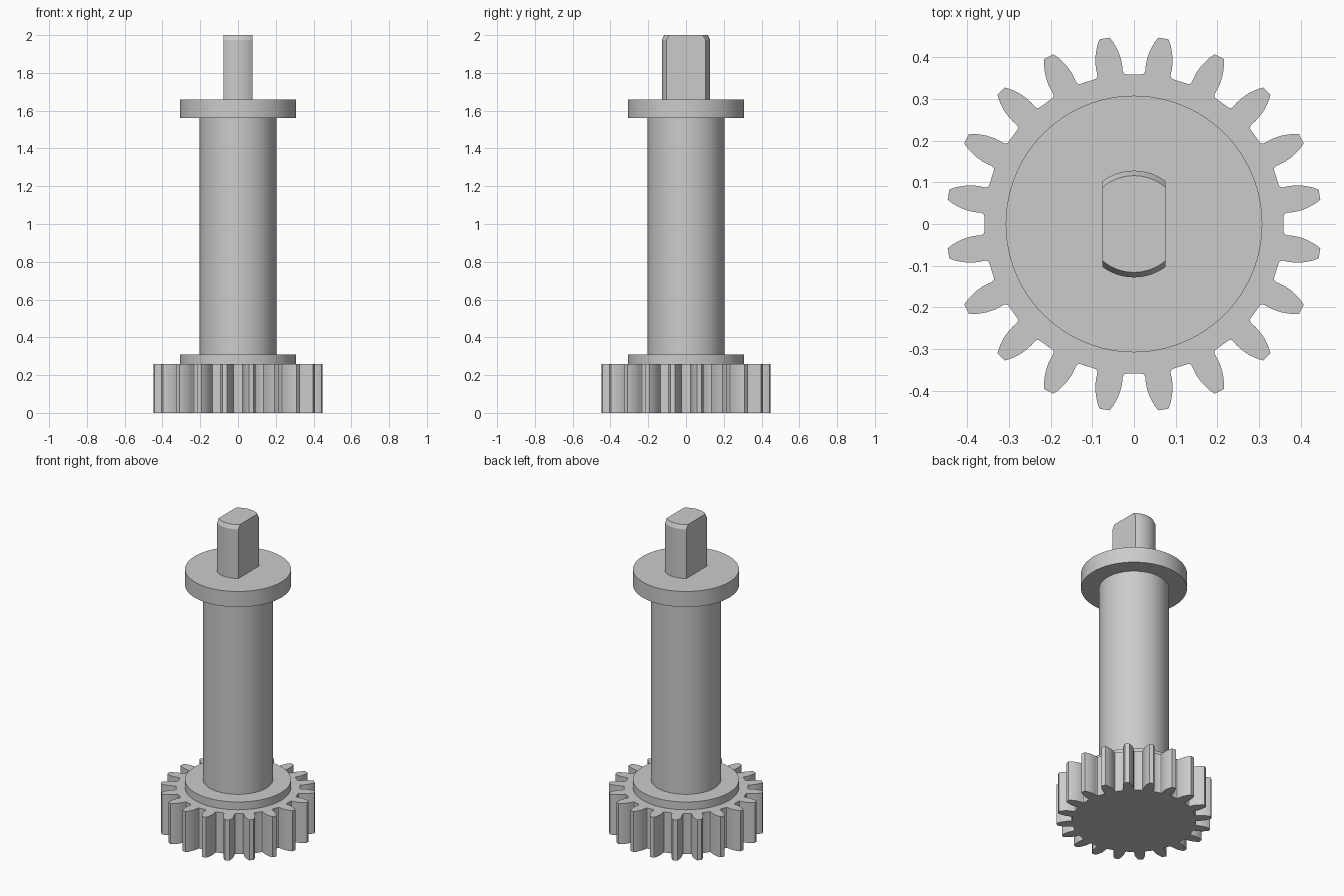
import bpy
import bmesh
from math import sin, cos, asin, acos, pi, radians

cube = bpy.data.objects.get("Cube")
if cube:
    bpy.data.objects.remove(cube, do_unlink=True)

grey = bpy.data.materials.new("plain grey")
grey.use_nodes = True
GREY = (0.6, 0.6, 0.6, 1.0)
grey.diffuse_color = GREY
grey.node_tree.nodes["Principled BSDF"].inputs["Base Color"].default_value = GREY


def loft(name, rings, cap_bottom=True):
    """Skin a stack of (outline, height) rings and cap the ends."""
    bm = bmesh.new()
    loops = [[bm.verts.new((x, y, z)) for x, y in outline] for outline, z in rings]
    for low, high in zip(loops, loops[1:]):
        n = len(low)
        for i in range(n):
            j = (i + 1) % n
            bm.faces.new((low[i], low[j], high[j], high[i]))
    if cap_bottom:
        bm.faces.new(loops[0][::-1])
    bm.faces.new(loops[-1])
    mesh = bpy.data.meshes.new(name)
    bm.to_mesh(mesh)
    bm.free()
    mesh.materials.append(grey)
    obj = bpy.data.objects.new(name, mesh)
    bpy.context.collection.objects.link(obj)
    bpy.ops.object.select_all(action="DESELECT")
    obj.select_set(True)
    bpy.context.view_layer.objects.active = obj
    bpy.ops.object.shade_smooth_by_angle(angle=radians(25))
    return obj


def circle(radius, sides=96):
    return [(radius * cos(2 * pi * i / sides), radius * sin(2 * pi * i / sides))
            for i in range(sides)]


def gear_outline(teeth=20):
    # Half a tooth: angle in degrees from the gap centre, and radius
    flank = [(3.1, 0.36), (3.8, 0.362), (4.2, 0.368), (4.25, 0.38), (4.45, 0.394),
             (5.0, 0.411), (5.8, 0.427), (6.5, 0.439), (7.4, 0.451)]
    pitch = 360 / teeth
    tooth = flank + [(pitch - a, r) for a, r in reversed(flank)]
    return [(r * cos(radians(a + pitch * k)), r * sin(radians(a + pitch * k)))
            for k in range(teeth) for a, r in tooth]


def tang_outline(radius, half_width=0.076, steps=20):
    # Circle cut by two flats facing left and right
    start = acos(half_width / radius)
    arc = [start + (pi - 2 * start) * i / steps for i in range(steps + 1)]
    return [(radius * cos(a + turn), radius * sin(a + turn))
            for turn in (0, pi) for a in arc]


# Toothed wheel at the foot
teeth = gear_outline()
loft("gear", [(teeth, 0), (teeth, 0.26)])

# Turned shaft with its lower collar and upper flange
COLLAR, SHAFT = circle(0.308), circle(0.203)
loft("shaft", [(COLLAR, 0.26), (COLLAR, 0.31), (SHAFT, 0.31), (SHAFT, 1.56),
               (COLLAR, 1.56), (COLLAR, 1.66)], cap_bottom=False)

# Double-flat drive tang with a chamfered tip
loft("drive_tang", [(tang_outline(0.128), 1.66), (tang_outline(0.128), 1.975),
                    (tang_outline(0.116), 2.0)], cap_bottom=False)
